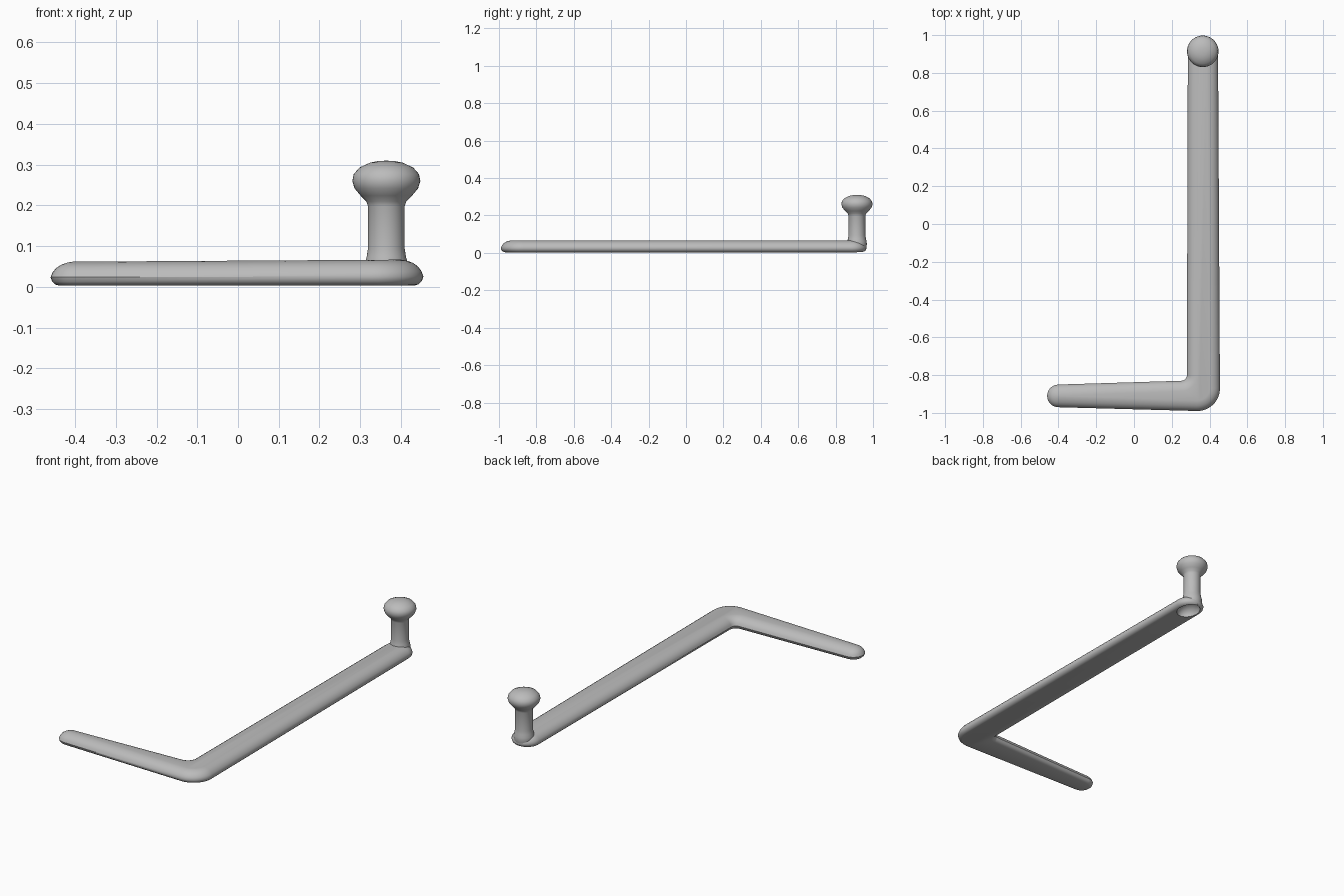
import bpy
import bmesh
from math import cos, sin, pi, radians

old = bpy.data.objects.get("Cube")
if old:
    bpy.data.objects.remove(old, do_unlink=True)

grey = bpy.data.materials.new("plain grey")
grey.use_nodes = True
colour = (0.5, 0.5, 0.5, 1)
grey.diffuse_color = colour
grey.node_tree.nodes["Principled BSDF"].inputs["Base Color"].default_value = colour


def loft(name, rings, tip=None):
    """Skin a stack of equal rings, closing the start, and the end flat or to a tip."""
    bm = bmesh.new()
    loops = [[bm.verts.new(p) for p in ring] for ring in rings]
    n = len(loops[0])
    for low, high in zip(loops, loops[1:]):
        for i in range(n):
            j = (i + 1) % n
            bm.faces.new((low[i], low[j], high[j], high[i]))
    bm.faces.new(loops[0][::-1])
    if tip:
        top = bm.verts.new(tip)
        for i in range(n):
            bm.faces.new((loops[-1][i], loops[-1][(i + 1) % n], top))
    else:
        bm.faces.new(loops[-1])
    bmesh.ops.recalc_face_normals(bm, faces=bm.faces)
    mesh = bpy.data.meshes.new(name)
    bm.to_mesh(mesh)
    bm.free()
    mesh.materials.append(grey)
    obj = bpy.data.objects.new(name, mesh)
    bpy.context.collection.objects.link(obj)
    return obj


# Plan corners of the bent bar: centre x, y, radius, start and end angle, outward sign
CORNERS = [
    (0.335, -0.87, 0.12, -92, 0, 1),     # outer bend
    (0.365, 0.885, 0.08, 0, 180, 1),     # knob end
    (0.25, -0.80, 0.03, 0, -88, -1),     # inner bend
    (-0.40, -0.91, 0.06, 92, 268, 1),    # grip tip
]


def bar_ring(z, inset, steps=14):
    ring = []
    for cx, cy, r, start, end, sign in CORNERS:
        for k in range(steps + 1):
            a = radians(start + (end - start) * k / steps)
            reach = r - sign * inset
            x, y = cx + reach * cos(a), cy + reach * sin(a)
            ring.append((x, y, z * (1.04 + 0.1 * x)))   # slightly thinner at the grip
    return ring


# Bent bar with flat underside and softly rounded top
BAR_SECTION = [(0.003, 0.022), (0.006, 0.012), (0.013, 0.004), (0.024, 0), (0.036, 0.005),
               (0.047, 0.014), (0.055, 0.027), (0.06, 0.042), (0.062, 0.055)]
bar = loft("bent_bar", [bar_ring(z, d) for z, d in BAR_SECTION])

# Round post with a mushroom knob
KNOB_X, KNOB_Y = 0.364, 0.914
KNOB_PROFILE = [(0.045, 0.012), (0.05, 0.025), (0.053, 0.045), (0.052, 0.06), (0.048, 0.075),
                (0.045, 0.095), (0.045, 0.198), (0.049, 0.21), (0.063, 0.224),
                (0.078, 0.242), (0.0835, 0.26), (0.08, 0.277), (0.066, 0.293), (0.04, 0.305),
                (0.02, 0.309)]
knob = loft("knob_post", [[(KNOB_X + r * cos(2 * pi * i / 40), KNOB_Y + r * sin(2 * pi * i / 40), z)
                           for i in range(40)] for r, z in KNOB_PROFILE],
            tip=(KNOB_X, KNOB_Y, 0.31))

# Oval hollow under the knob
bpy.ops.mesh.primitive_uv_sphere_add(segments=40, ring_count=20, location=(0.365, 0.885, 0))
cutter = bpy.context.object
cutter.name = "hollow_cutter"
cutter.scale = (0.056, 0.07, 0.052)
cutter.data.materials.append(grey)
cutter.hide_render = True

for obj in (bar, knob):
    cut = obj.modifiers.new("hollow", "BOOLEAN")
    cut.operation = "DIFFERENCE"
    cut.solver = "EXACT"
    cut.object = cutter
    bpy.ops.object.select_all(action="DESELECT")
    obj.select_set(True)
    bpy.context.view_layer.objects.active = obj
    bpy.ops.object.modifier_apply(modifier=cut.name)
    bpy.ops.object.shade_smooth_by_angle(angle=radians(40))

bpy.data.objects.remove(cutter, do_unlink=True)
